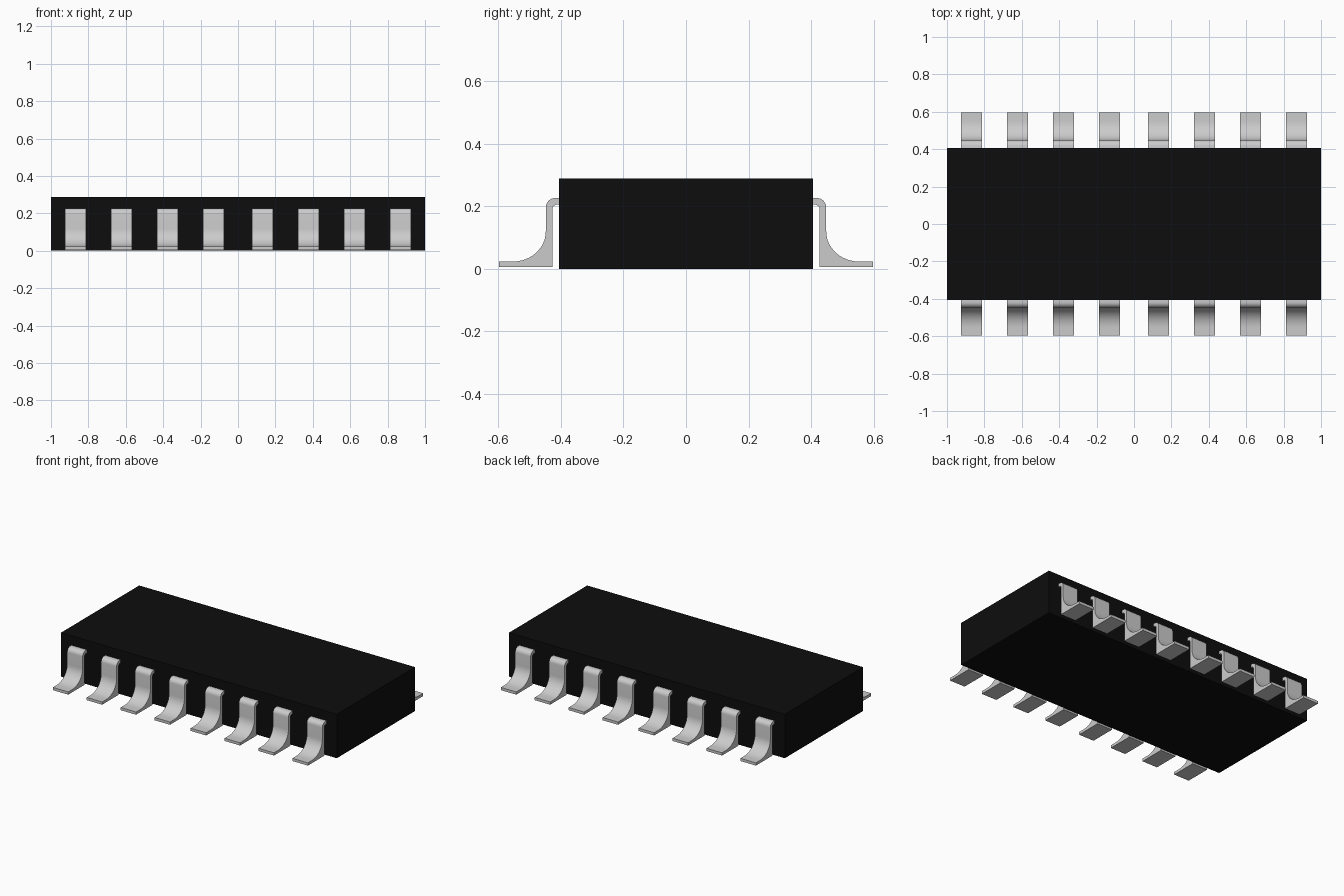
import bpy, bmesh
from math import cos, sin, pi

if "Cube" in bpy.data.objects:
    bpy.data.objects.remove(bpy.data.objects["Cube"])


def arc(cy, cz, ry, rz, a0, a1, n):
    """Points along an elliptical arc in the y-z plane."""
    return [(cy + ry * cos(a0 + (a1 - a0) * i / n),
             cz + rz * sin(a0 + (a1 - a0) * i / n)) for i in range(n + 1)]


# Chip body: plain black block
black = bpy.data.materials.new("black_plastic")
black.diffuse_color = (0.004, 0.004, 0.004, 1)
black.use_nodes = True
black.node_tree.nodes["Principled BSDF"].inputs["Base Color"].default_value = black.diffuse_color
bpy.ops.mesh.primitive_cube_add(size=1, location=(0, 0, 0.144))
body = bpy.context.object
body.name = "chip_body"
body.scale = (2, 0.81, 0.288)
body.data.materials.append(black)

# Side outline of one pin, on the +y side
outline = [(0.403, 0.226)]
outline += arc(0.418, 0.196, 0.030, 0.030, pi / 2, 0, 6)           # outer shoulder
outline += arc(0.553, 0.119, 0.105, 0.096, pi, 1.5 * pi, 12)       # solder sweep
outline += [(0.597, 0.023), (0.597, 0.005), (0.427, 0.005)]        # foot
outline += arc(0.412, 0.190, 0.015, 0.015, 0, pi / 2, 4)           # inner shoulder
outline += [(0.403, 0.205)]

# Pin mesh: outline extruded along x
WIDTH = 0.112
bm = bmesh.new()
face = bm.faces.new([bm.verts.new((-WIDTH / 2, y, z)) for y, z in outline])
new = bmesh.ops.extrude_face_region(bm, geom=[face])["geom"]
bmesh.ops.translate(bm, vec=(WIDTH, 0, 0),
                    verts=[v for v in new if isinstance(v, bmesh.types.BMVert)])
bmesh.ops.recalc_face_normals(bm, faces=bm.faces)
pin_mesh = bpy.data.meshes.new("pin")
bm.to_mesh(pin_mesh)
bm.free()

# Two rows of eight pins, with a slightly wider gap in the middle
for row, turn in (("back", 0), ("front", pi)):
    for side in (-1, 1):
        for i in range(4):
            x = side * (0.131 + 0.246 * i)
            pin = bpy.data.objects.new(f"{row}_pin", pin_mesh)
            pin.location.x = x
            pin.rotation_euler.z = turn
            bpy.context.collection.objects.link(pin)

# Smooth the bends, keep the corners crisp (the mesh is shared)
bpy.ops.object.select_all(action='DESELECT')
pin.select_set(True)
bpy.context.view_layer.objects.active = pin
bpy.ops.object.shade_smooth_by_angle(angle=0.5)
